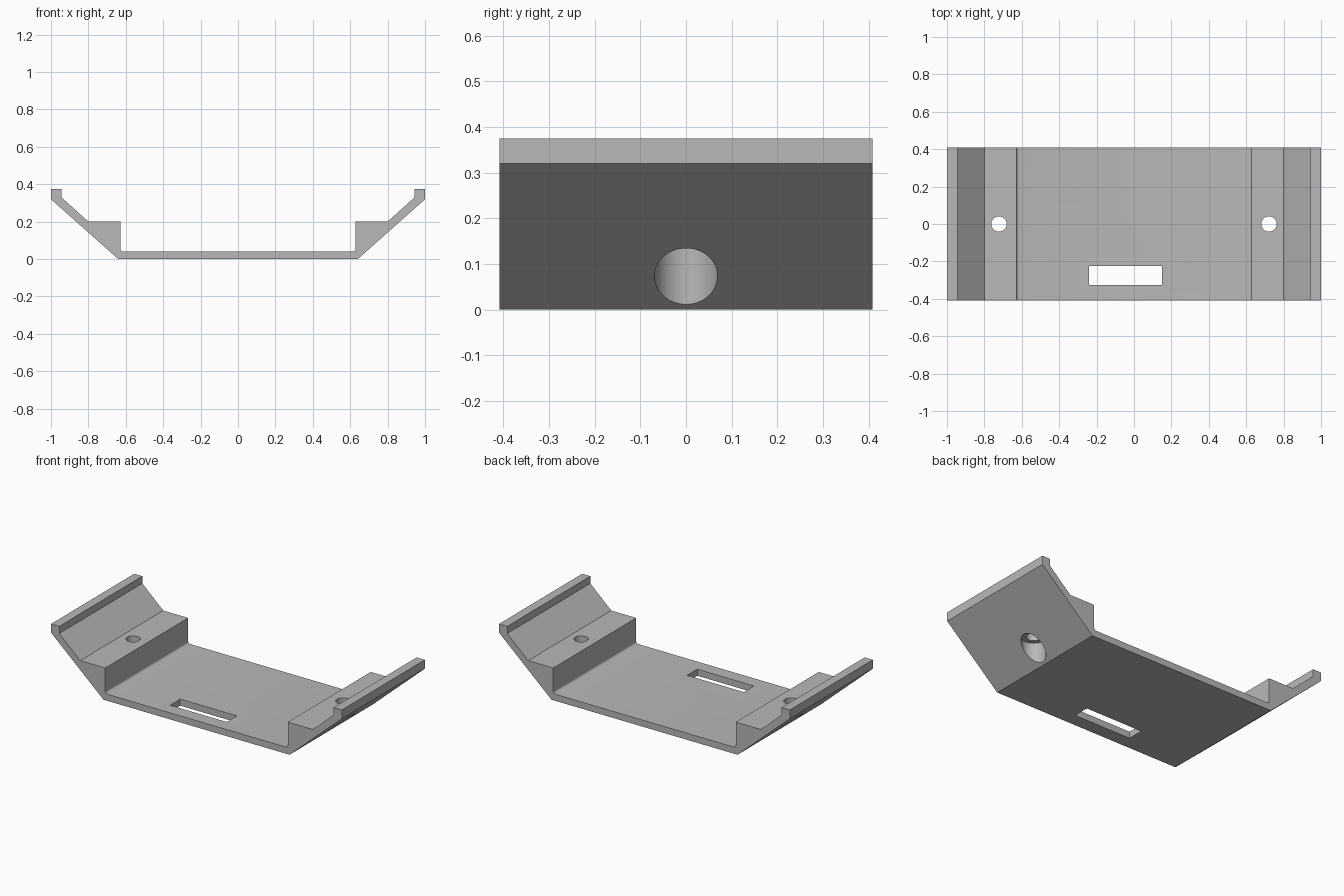
import bpy, bmesh, math
from mathutils import Matrix, Vector

cube = bpy.data.objects.get("Cube")
if cube:
    bpy.data.objects.remove(cube, do_unlink=True)

DEPTH = 0.816      # along y
HOLE_X = 0.722     # screw holes, both sides

grey = bpy.data.materials.new("plain_grey")
grey.use_nodes = True
colour = (0.48, 0.48, 0.48, 1)
grey.diffuse_color = colour
grey.node_tree.nodes["Principled BSDF"].inputs["Base Color"].default_value = colour


def make_object(name, bm):
    bmesh.ops.recalc_face_normals(bm, faces=bm.faces)
    mesh = bpy.data.meshes.new(name)
    bm.to_mesh(mesh)
    bm.free()
    mesh.materials.append(grey)
    obj = bpy.data.objects.new(name, mesh)
    bpy.context.collection.objects.link(obj)
    return obj


def cylinder(name, x, radius, z0, z1):
    bm = bmesh.new()
    bmesh.ops.create_cone(bm, cap_ends=True, segments=64, radius1=radius, radius2=radius,
                          depth=z1 - z0, matrix=Matrix.Translation((x, 0, (z0 + z1) / 2)))
    return make_object(name, bm)


def box(name, low, high):
    low, high = Vector(low), Vector(high)
    bm = bmesh.new()
    bmesh.ops.create_cube(bm, size=1, matrix=Matrix.Translation((low + high) / 2)
                          @ Matrix.Diagonal((*(high - low), 1)))
    return make_object(name, bm)


# Bracket: half profile with a small inner fillet, mirrored and extruded
half = [(0.64, 0), (1, 0.32), (1, 0.375), (0.944, 0.375), (0.944, 0.33),
        (0.8, 0.2), (0.628, 0.2)]
r = 0.013
for i in range(5):
    a = math.radians(22.5 * i)
    half.append((0.628 - r + r * math.cos(a), 0.041 + r - r * math.sin(a)))
profile = half + [(-x, z) for x, z in reversed(half)]

bm = bmesh.new()
face = bm.faces.new([bm.verts.new((x, -DEPTH / 2, z)) for x, z in profile])
extruded = bmesh.ops.extrude_face_region(bm, geom=[face])
new_verts = [g for g in extruded["geom"] if isinstance(g, bmesh.types.BMVert)]
bmesh.ops.translate(bm, verts=new_verts, vec=(0, DEPTH, 0))
bracket = make_object("mounting_bracket", bm)

# Cutters: floor slot, screw holes, and wider bores from beneath
cutters = [box("slot_cutter", (-0.24, -0.325, -0.1), (0.15, -0.225, 0.15))]
for side in (-1, 1):
    cutters.append(cylinder("screw_hole_cutter", side * HOLE_X, 0.041, 0.1, 0.3))
    cutters.append(cylinder("head_bore_cutter", side * HOLE_X, 0.069, -0.1, 0.142))

bpy.context.view_layer.objects.active = bracket
for cutter in cutters:
    cutter.hide_render = True
    mod = bracket.modifiers.new("cut", "BOOLEAN")
    mod.operation = "DIFFERENCE"
    mod.solver = "EXACT"
    mod.object = cutter
    bpy.ops.object.modifier_apply(modifier=mod.name)
    bpy.data.objects.remove(cutter, do_unlink=True)

# Smooth the bores and fillets, keep the folds sharp
bpy.ops.object.select_all(action="DESELECT")
bracket.select_set(True)
bpy.ops.object.shade_smooth_by_angle(angle=math.radians(30))
